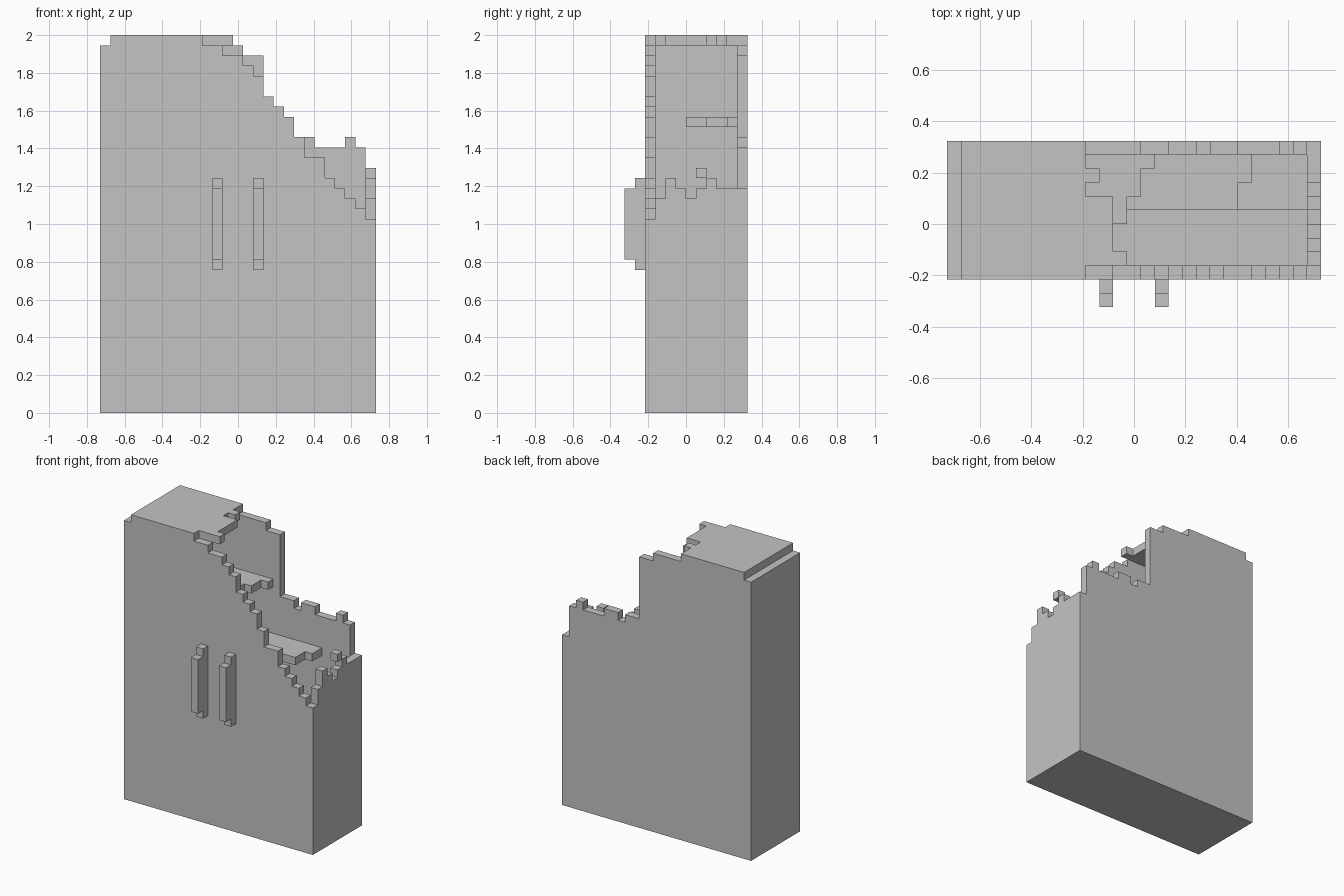
import bpy
import bmesh
from mathutils import Vector

if "Cube" in bpy.data.objects:
    bpy.data.objects.remove(bpy.data.objects["Cube"], do_unlink=True)

UNIT = 2 / 37                      # edge of one block
ORIGIN = Vector((-13.5, -4, 0))    # block grid origin: left, front wall, ground
X, Y, Z = Vector((1, 0, 0)), Vector((0, 1, 0)), Vector((0, 0, 1))

grey = bpy.data.materials.new("plain_grey")
grey.use_nodes = True
colour = (0.55, 0.55, 0.55, 1)
grey.diffuse_color = colour
grey.node_tree.nodes["Principled BSDF"].inputs["Base Color"].default_value = colour


def stepped_slab(name, along, rise, start, base, steps, depth, near, far):
    """Slab with a stepped edge: steps are (end, height) pairs, in blocks."""
    outline = [(start, base)]
    left = start
    for end, height in steps:
        outline += [(left, height), (end, height)]
        left = end
    outline.append((left, base))
    bm = bmesh.new()
    verts = [bm.verts.new((ORIGIN + along * a + rise * r + depth * near) * UNIT)
             for a, r in outline]
    face = bm.faces.new(verts)
    made = bmesh.ops.extrude_face_region(bm, geom=[face], use_keep_orig=True)["geom"]
    moved = [v for v in made if isinstance(v, bmesh.types.BMVert)]
    bmesh.ops.translate(bm, verts=moved, vec=depth * (far - near) * UNIT)
    bmesh.ops.recalc_face_normals(bm, faces=bm.faces)
    mesh = bpy.data.meshes.new(name)
    bm.to_mesh(mesh)
    bm.free()
    mesh.materials.append(grey)
    obj = bpy.data.objects.new(name, mesh)
    bpy.context.collection.objects.link(obj)
    return obj


def block(name, x0, x1, y0, y1, z0, z1):
    return stepped_slab(name, X, Z, x0, z0, [(x1, z1)], Y, y0, y1)


# Broken outer walls
front_steps = [(1, 36), (10, 37), (12, 36), (14, 35), (15, 34), (16, 33), (17, 31),
               (18, 30), (19, 29), (20, 27), (22, 25), (23, 23), (24, 22), (25, 21),
               (26, 20), (27, 19)]
back_steps = [(1, 36), (10, 37), (14, 36), (16, 35), (18, 27), (19, 26), (21, 27),
              (24, 26), (25, 27), (26, 26), (27, 22)]
right_steps = [(2, 21), (3, 23), (4, 22), (5, 21), (6, 22), (7, 23), (9, 22)]
stepped_slab("front_wall", X, Z, 0, 0, front_steps, Y, 0, 1)
stepped_slab("back_wall", X, Z, 0, 0, back_steps, Y, 9, 10)
stepped_slab("low_side_wall", Y, Z, 1, 0, right_steps, X, 26, 27)
block("tall_side_wall", 0, 1, 1, 9, 0, 36)
block("loose_chunk", 26, 27, 5, 6, 23, 24)

# Floor and torn roof
block("floor", 1, 26, 1, 9, 0, 1)
roof_steps = [(2, 13), (6, 12), (7, 10), (8, 11), (9, 10)]
stepped_slab("roof", Y, X, 1, 1, roof_steps, Z, 36, 37)

# Shelves: the two upper ones are broken off
stepped_slab("upper_shelf", Y, X, 4, 1, [(6, 13), (8, 14), (9, 15)], Z, 28, 29)
stepped_slab("middle_shelf", Y, X, 5, 1, [(7, 21), (9, 22)], Z, 21, 22)
for name, top in (("lower_shelf", 15), ("bottom_shelf", 8)):
    block(name, 1, 26, 5, 9, top - 1, top)

# Pair of door handles
for side, x in (("right", 11), ("left", 15)):
    block(side + "_handle_base", x, x + 1, -1, 0, 14, 23)
    block(side + "_handle_grip", x, x + 1, -2, -1, 15, 22)
